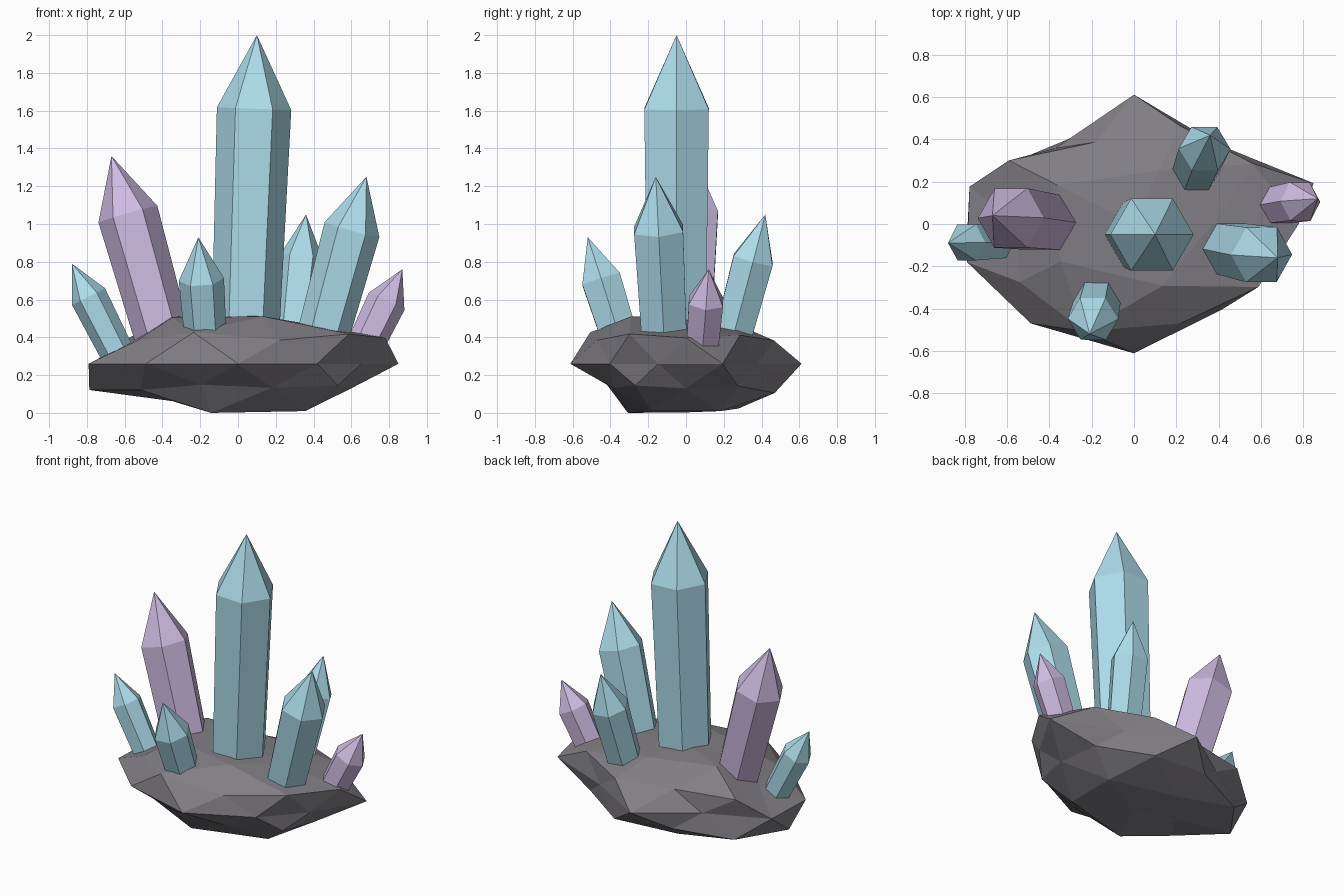
import bpy, bmesh, math
from mathutils import Vector

if "Cube" in bpy.data.objects:
    bpy.data.objects.remove(bpy.data.objects["Cube"])


def material(name, rgb):
    m = bpy.data.materials.new(name)
    m.diffuse_color = (*rgb, 1)
    m.use_nodes = True
    m.node_tree.nodes["Principled BSDF"].inputs["Base Color"].default_value = m.diffuse_color
    return m


ICE = material("ice_blue", (0.42, 0.72, 0.83))
LILAC = material("lilac", (0.62, 0.50, 0.76))
STONE = material("stone", (0.22, 0.21, 0.23))


def finish(bm, name, mat):
    bmesh.ops.recalc_face_normals(bm, faces=bm.faces)
    mesh = bpy.data.meshes.new(name)
    bm.to_mesh(mesh)
    bm.free()
    mesh.materials.append(mat)
    ob = bpy.data.objects.new(name, mesh)
    bpy.context.collection.objects.link(ob)
    return ob


# Rock: flattened icosphere, each vertex pushed in or out.
# Per height ring: factors ordered by angle, counter-clockwise from +x.
RINGS = {
    100: [0.83],
    85: [0.80, 0.82, 0.97, 0.93, 0.95],
    53: [0.93, 0.78, 0.74, 1.02, 0.97],
    45: [0.99, 0.89, 0.93, 0.85, 0.90],
    0: [1.015, 0.76, 0.995, 0.72, 0.93, 0.945, 0.945, 0.995, 0.81, 0.78],
    -45: [0.85, 0.85, 1.0, 0.80, 0.83],
    -53: [0.80, 0.945, 0.95, 0.85, 0.78],
    -85: [0.95, 0.90, 0.75, 1.0, 0.95],
    -100: [0.83],
}
bm = bmesh.new()
bmesh.ops.create_icosphere(bm, subdivisions=2, radius=1)
groups = {}
for v in bm.verts:
    key = min(RINGS, key=lambda k: abs(k / 100 - v.co.z))
    groups.setdefault(key, []).append(v)
for key, verts in groups.items():
    verts.sort(key=lambda v: (math.atan2(v.co.y, v.co.x) + 0.01) % math.tau)
    for v, f in zip(verts, RINGS[key]):
        v.co = Vector((0.88 * v.co.x, 0.615 * v.co.y, 0.31 * v.co.z)) * f
        v.co.z = max(v.co.z + 0.26, 0)
finish(bm, "rock_base", STONE)


# Crystals: slightly flared six-sided prism with a pointed tip
def crystal(name, base, tip, r, tip_len, mat):
    base, tip = Vector(base), Vector(tip)
    axis = tip - base
    length = axis.length
    rot = Vector((0, 0, 1)).rotation_difference(axis)
    bm = bmesh.new()

    def ring(radius, z):
        return [bm.verts.new(base + rot @ Vector((radius * math.cos(i * math.pi / 3),
                                                  radius * math.sin(i * math.pi / 3), z)))
                for i in range(6)]

    low, high = ring(r * 0.9, 0), ring(r, length - tip_len)
    apex = bm.verts.new(tip)
    bm.faces.new(low[::-1])
    for i in range(6):
        j = (i + 1) % 6
        bm.faces.new((low[i], low[j], high[j], high[i]))
        bm.faces.new((high[i], high[j], apex))
    finish(bm, name, mat)


crystal("main_crystal", (0.035, -0.05, 0.30), (0.10, -0.05, 2.00), 0.197, 0.39, ICE)
crystal("left_tall_crystal", (-0.37, 0.0, 0.30), (-0.67, 0.04, 1.36), 0.162, 0.32, LILAC)
crystal("right_tall_crystal", (0.42, -0.11, 0.30), (0.68, -0.16, 1.25), 0.15, 0.29, ICE)
crystal("back_crystal", (0.28, 0.22, 0.30), (0.36, 0.42, 1.05), 0.123, 0.25, ICE)
crystal("front_crystal", (-0.165, -0.32, 0.30), (-0.21, -0.52, 0.93), 0.12, 0.235, ICE)
crystal("left_small_crystal", (-0.59, -0.08, 0.22), (-0.88, -0.09, 0.79), 0.098, 0.195, ICE)
crystal("right_small_crystal", (0.63, 0.08, 0.27), (0.87, 0.12, 0.76), 0.105, 0.19, LILAC)
